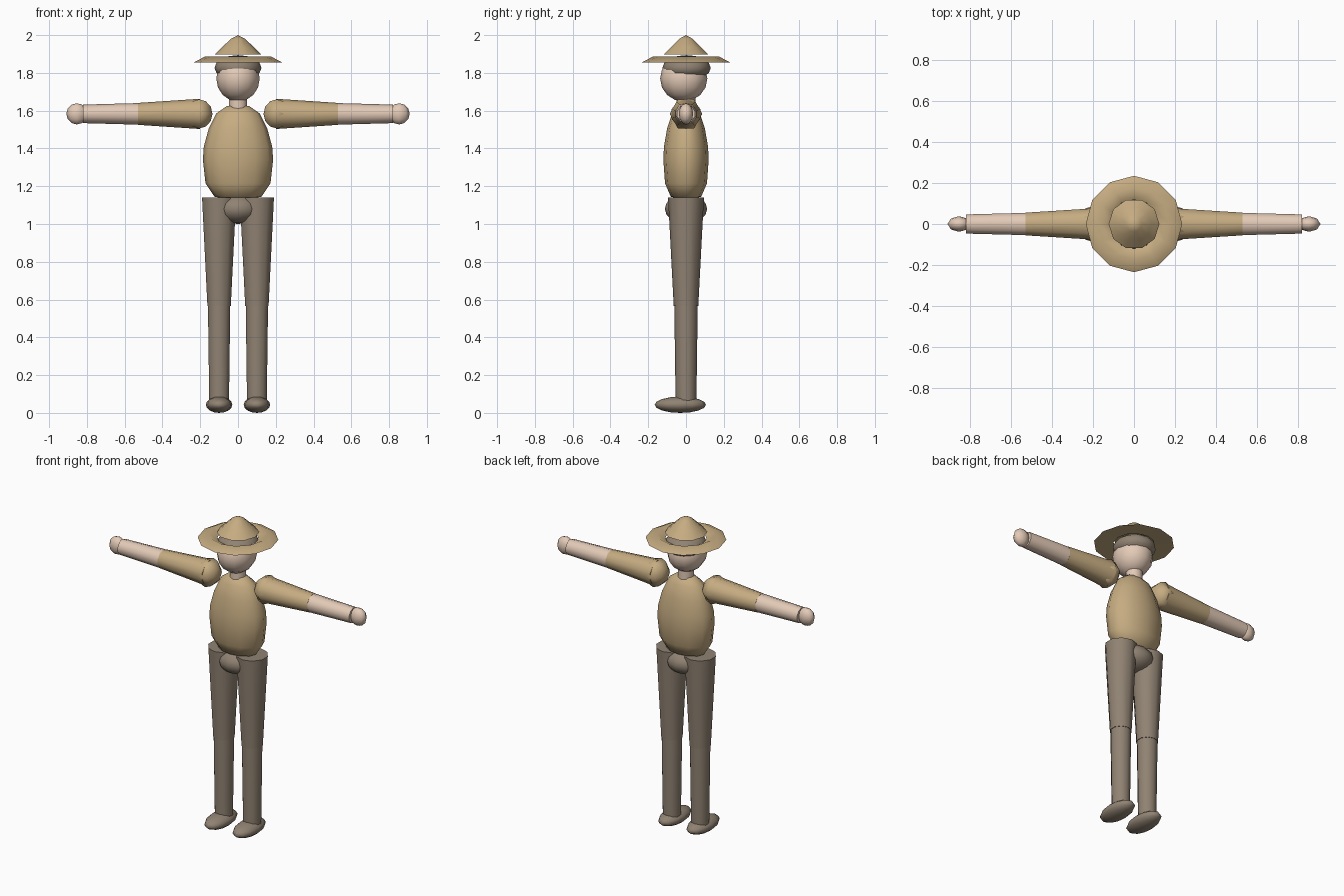
import bpy, bmesh, math
from mathutils import Matrix, Vector

cube = bpy.data.objects.get("Cube")
if cube:
    bpy.data.objects.remove(cube, do_unlink=True)


def material(name, rgb):
    m = bpy.data.materials.new(name)
    m.use_nodes = True
    m.diffuse_color = (*rgb, 1)
    m.node_tree.nodes["Principled BSDF"].inputs["Base Color"].default_value = (*rgb, 1)
    return m


TAN = material("tan cloth", (0.56, 0.41, 0.22))
SKIN = material("skin", (0.77, 0.59, 0.47))
DARK = material("grey brown", (0.28, 0.225, 0.17))


def finish(bm, name, mat, angle=65):
    bmesh.ops.recalc_face_normals(bm, faces=bm.faces)
    mesh = bpy.data.meshes.new(name)
    bm.to_mesh(mesh)
    bm.free()
    mesh.materials.append(mat)
    for p in mesh.polygons:
        p.use_smooth = True
    mesh.set_sharp_from_angle(angle=math.radians(angle))
    ob = bpy.data.objects.new(name, mesh)
    bpy.context.collection.objects.link(ob)
    return ob


def ball(name, mat, centre, radii, segments=12, rings=8, along_x=False):
    """Ellipsoid; its poles lie on z, or on x when along_x is set."""
    bm = bmesh.new()
    bmesh.ops.create_uvsphere(bm, u_segments=segments, v_segments=rings, radius=1)
    turn = Matrix.Rotation(math.pi / 2, 4, 'Y') if along_x else Matrix()
    place = Matrix.Translation(centre) @ Matrix.Diagonal((*radii, 1)) @ turn
    bmesh.ops.transform(bm, matrix=place, verts=bm.verts)
    return finish(bm, name, mat)


def tube(name, mat, start, end, r1, r2, segments=10):
    """Capped tapering limb between two points."""
    a, b = Vector(start), Vector(end)
    bm = bmesh.new()
    bmesh.ops.create_cone(bm, cap_ends=True, segments=segments,
                          radius1=r1, radius2=r2, depth=(b - a).length)
    turn = (b - a).to_track_quat('Z', 'Y').to_matrix().to_4x4()
    bmesh.ops.transform(bm, matrix=Matrix.Translation((a + b) / 2) @ turn, verts=bm.verts)
    return finish(bm, name, mat)


def lathe(name, mat, profile, segments=12, depth=1.0, closed=False):
    """Spin (radius, height) points round z; depth flattens the result in y."""
    bm = bmesh.new()
    vs = [bm.verts.new((r, 0, z)) for r, z in profile]
    edges = [bm.edges.new(pair) for pair in zip(vs, vs[1:])]
    if closed:
        edges.append(bm.edges.new((vs[-1], vs[0])))
    bmesh.ops.spin(bm, geom=vs + edges, axis=(0, 0, 1), cent=(0, 0, 0),
                   angle=math.tau, steps=segments, use_merge=True)
    bmesh.ops.remove_doubles(bm, verts=bm.verts, dist=0.0005)
    bmesh.ops.scale(bm, vec=(1, depth, 1), verts=bm.verts)
    return finish(bm, name, mat)


# Hat: open ring brim with a bell-shaped crown just above it
lathe("hat_brim", TAN, [(0.235, 1.855), (0.174, 1.887), (0.12, 1.858)], closed=True)
lathe("hat_crown", TAN, [(0, 1.897), (0.124, 1.897), (0.085, 1.935),
                         (0.038, 1.98), (0, 2.0)], segments=10)

# Head, hair cap and neck
ball("head", SKIN, (0, -0.012, 1.77), (0.115, 0.125, 0.122))
ball("hair", DARK, (0, 0.003, 1.826), (0.124, 0.128, 0.068))
tube("neck", SKIN, (0, 0, 1.59), (0, 0, 1.68), 0.05, 0.05)

# Torso and hips
lathe("torso", TAN, [(0, 1.63), (0.06, 1.624), (0.115, 1.585), (0.155, 1.505), (0.181, 1.41),
                     (0.186, 1.34), (0.172, 1.215), (0.125, 1.145), (0, 1.12)], depth=0.645)
ball("hips", DARK, (0, 0, 1.08), (0.12, 0.112, 0.08))

# Arms stretched sideways, then legs and shoes
for side, s in (("left", 1), ("right", -1)):
    z = 1.583
    ball(side + "_shoulder", TAN, (s * 0.205, 0, z), (0.07, 0.086, 0.089), 6, 6, True)
    tube(side + "_upper_arm", TAN, (s * 0.2, 0, z), (s * 0.53, 0, z), 0.08, 0.058)
    tube(side + "_forearm", SKIN, (s * 0.53, 0, z), (s * 0.82, 0, z), 0.057, 0.049)
    ball(side + "_hand", SKIN, (s * 0.853, 0, z), (0.056, 0.038, 0.056), 8, 6)

    x = s * 0.1
    tube(side + "_thigh", DARK, (x, 0, 0.565), (x, 0, 1.14), 0.065, 0.095)
    tube(side + "_shin", DARK, (x, 0, 0.06), (x, 0, 0.565), 0.055, 0.062)
    ball(side + "_shoe", DARK, (x, -0.03, 0.043), (0.07, 0.136, 0.043))
